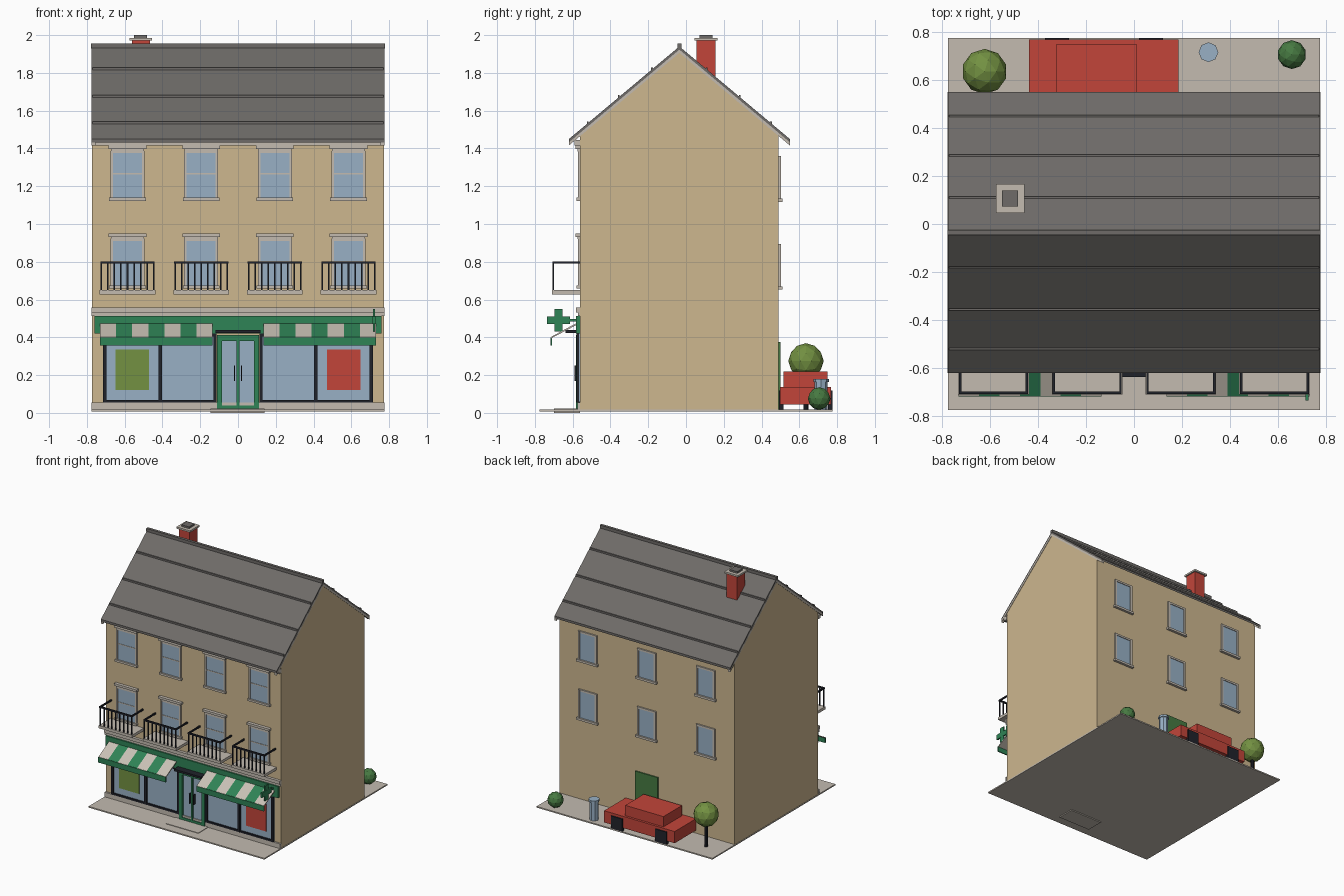
import bpy, bmesh
from mathutils import Matrix, Vector

if "Cube" in bpy.data.objects:
    bpy.data.objects.remove(bpy.data.objects["Cube"])


def material(name, hex_code):
    rgb = [int(hex_code[i:i + 2], 16) / 255 for i in (0, 2, 4)]
    lin = [c / 12.92 if c < 0.04 else ((c + 0.055) / 1.055) ** 2.4 for c in rgb]
    m = bpy.data.materials.new(name)
    m.use_nodes = True
    m.diffuse_color = (*lin, 1)
    m.node_tree.nodes["Principled BSDF"].inputs["Base Color"].default_value = (*lin, 1)
    return m


WALL = material("tan render", "CDB78F")
STONE = material("pale stone", "C3BBB0")
CREAM = material("cream canvas", "CAC2B6")
SLATE = material("grey slate", "6E6B68")
RED = material("brick red", "C2453A")
GLASS = material("blue glass", "98B0C5")
GREEN = material("shop green", "2F8356")
BLACK = material("charcoal", "20222A")
OLIVE = material("olive green", "739142")
LEAF = material("leaf green", "477A42")


def finish(name, bm, mat):
    bmesh.ops.recalc_face_normals(bm, faces=bm.faces)
    mesh = bpy.data.meshes.new(name)
    bm.to_mesh(mesh)
    bm.free()
    mesh.materials.append(mat)
    obj = bpy.data.objects.new(name, mesh)
    bpy.context.collection.objects.link(obj)
    return obj


def boxes(name, mat, *bounds):
    """One object made of boxes given as (x0, x1, y0, y1, z0, z1)."""
    bm = bmesh.new()
    for x0, x1, y0, y1, z0, z1 in bounds:
        centre = Vector((x0 + x1, y0 + y1, z0 + z1)) / 2
        size = (x1 - x0, y1 - y0, z1 - z0, 1)
        bmesh.ops.create_cube(bm, size=1, matrix=Matrix.Translation(centre) @ Matrix.Diagonal(size))
    return finish(name, bm, mat)


def prism(name, mat, profile, x0, x1):
    """Extrude a (y, z) outline along x."""
    bm = bmesh.new()
    face = bm.faces.new([bm.verts.new((x0, y, z)) for y, z in profile])
    new = bmesh.ops.extrude_face_region(bm, geom=[face])["geom"]
    bmesh.ops.translate(bm, vec=(x1 - x0, 0, 0), verts=[v for v in new if isinstance(v, bmesh.types.BMVert)])
    return finish(name, bm, mat)


def cylinder(name, mat, x, y, z0, z1, r, sides=8):
    bm = bmesh.new()
    bmesh.ops.create_cone(bm, cap_ends=True, segments=sides, radius1=r, radius2=r, depth=z1 - z0,
                          matrix=Matrix.Translation((x, y, (z0 + z1) / 2)))
    return finish(name, bm, mat)


def ball(name, mat, x, y, z, r):
    bm = bmesh.new()
    bmesh.ops.create_icosphere(bm, subdivisions=2, radius=r, matrix=Matrix.Translation((x, y, z)))
    return finish(name, bm, mat)


W, FRONT, BACK, RIDGE, EAVE = 0.775, -0.56, 0.49, -0.035, 0.585


def roof_z(y, drop=0.0):
    return 1.94 - 0.838 * abs(y - RIDGE) - drop


def chevron(top, bottom):
    ys = (RIDGE - EAVE, RIDGE, RIDGE + EAVE)
    return [(y, roof_z(y, top)) for y in ys] + [(y, roof_z(y, bottom)) for y in reversed(ys)]


# Ground and main walls
boxes("pavement", STONE, (-W, W, -W, W, 0.008, 0.018))
boxes("door_step", STONE, (-0.145, 0.14, -0.7, FRONT, 0, 0.022))
prism("walls", WALL, [(FRONT, 0.015), (BACK, 0.015), (BACK, roof_z(BACK, 0.022)),
                      (RIDGE, roof_z(RIDGE, 0.022)), (FRONT, roof_z(FRONT, 0.022))], -W + 0.002, W - 0.002)

# Roof, barge boards, battens, ridge and gutters
prism("roof", SLATE, chevron(0, 0.018), -W, W)
for s in (-1, 1):
    prism("barge_board", STONE, chevron(0.017, 0.034), s * (W - 0.02), s * (W + 0.001))
    for d in (0.145, 0.32, 0.485):
        y = RIDGE + s * d
        prism("roof_batten", SLATE, [(y - 0.004, roof_z(y - 0.004, 0.005)), (y - 0.004, roof_z(y, -0.01)),
                                     (y + 0.004, roof_z(y, -0.01)), (y + 0.004, roof_z(y + 0.004, 0.005))],
              -W + 0.005, W - 0.005)
boxes("ridge_cap", SLATE, (-W - 0.002, W + 0.002, RIDGE - 0.011, RIDGE + 0.011, 1.93, 1.955))
boxes("gutter", BLACK, (-W, W, -0.617, -0.603, 1.436, 1.452))
boxes("cornice", STONE, (-W, W, -0.59, FRONT, 1.415, 1.445))

# Chimney
boxes("chimney_stack", RED, (-0.56, -0.465, 0.055, 0.155, 1.76, 1.975))
boxes("chimney_cap", STONE, (-0.575, -0.455, 0.045, 0.167, 1.972, 1.986))
boxes("chimney_pot", SLATE, (-0.55, -0.482, 0.072, 0.14, 1.985, 2))

# Front windows in two storeys, and balconies on the lower one
for cx in (-0.585, -0.195, 0.195, 0.585):
    for z in (1.125, 0.66):
        boxes("window_glass", GLASS, (cx - 0.08, cx + 0.08, FRONT - 0.006, FRONT, z + 0.01, z + 0.26))
        boxes("window_surround", STONE,
              (cx - 0.09, cx - 0.077, -0.572, FRONT, z, z + 0.262),
              (cx + 0.077, cx + 0.09, -0.572, FRONT, z, z + 0.262),
              (cx - 0.077, cx + 0.077, -0.571, FRONT, z + 0.25, z + 0.262),
              (cx - 0.08, cx + 0.08, -0.569, FRONT, z + 0.137, z + 0.144),
              (cx - 0.097, cx + 0.097, -0.58, FRONT, z - 0.002, z + 0.014),
              (cx - 0.088, cx + 0.088, -0.575, FRONT, z + 0.26, z + 0.275),
              (cx - 0.1, cx + 0.1, -0.585, FRONT, z + 0.272, z + 0.29))
    boxes("balcony_slab", STONE, (cx - 0.147, cx + 0.147, -0.71, FRONT, 0.628, 0.65))
    bars = [(cx + k * 0.0345 - 0.004, cx + k * 0.0345 + 0.004, -0.706, -0.699, 0.65, 0.795) for k in range(-4, 5)]
    sides = [(cx + s * 0.139 - 0.005, cx + s * 0.139 + 0.005, -0.708, FRONT, 0.79, 0.802) for s in (-1, 1)]
    boxes("balcony_railing", BLACK, (cx - 0.144, cx + 0.144, -0.708, -0.697, 0.79, 0.802), *bars, *sides)

# Shop front
boxes("string_course", STONE, (-W, W, -0.582, FRONT, 0.532, 0.558))
boxes("string_course_lower", STONE, (-W, W, -0.572, FRONT, 0.512, 0.532))
boxes("shop_plinth", STONE, (-W, W, -0.575, FRONT, 0.018, 0.055))
boxes("shop_fascia", GREEN, (-0.76, 0.76, -0.583, FRONT, 0.42, 0.512))
for s in (-1, 1):
    a, b = sorted((s * 0.715, s * 0.115))
    boxes("shop_glass", GLASS, (a, b, -0.566, FRONT, 0.06, 0.42))
    posts = [(s * d - 0.009, s * d + 0.009, -0.58, FRONT, 0.055, 0.42) for d in (0.706, 0.412, 0.122)]
    boxes("shop_frame", BLACK, (a, b, -0.579, FRONT, 0.055, 0.068), (a, b, -0.579, FRONT, 0.405, 0.42), *posts)
    p, q = sorted((s * 0.472, s * 0.648))
    boxes("poster", OLIVE if s < 0 else RED, (p, q, -0.572, -0.565, 0.12, 0.335))
    # Striped awning with plain valance
    left = -0.73 if s < 0 else 0.135
    for k in range(7):
        x = left + k * 0.085
        prism("awning_stripe", GREEN if k % 2 else CREAM,
              [(-0.575, 0.478), (-0.715, 0.402), (-0.715, 0.394), (-0.575, 0.468)], x, x + 0.085)
    boxes("awning_valance", GREEN, (left, left + 0.595, -0.718, -0.71, 0.358, 0.4))

# Shop entrance
boxes("door_glass", GLASS, (-0.095, 0.095, -0.568, FRONT, 0.03, 0.4))
boxes("door_frame", GREEN, (-0.112, -0.085, -0.582, FRONT, 0.02, 0.412), (0.085, 0.112, -0.582, FRONT, 0.02, 0.412),
      (-0.085, 0.085, -0.581, FRONT, 0.38, 0.412), (-0.085, 0.085, -0.581, FRONT, 0.02, 0.04),
      (-0.007, 0.007, -0.58, FRONT, 0.04, 0.38))
boxes("door_handles", BLACK, *[(s * 0.018 - 0.003, s * 0.018 + 0.003, -0.59, -0.565, 0.17, 0.25) for s in (-1, 1)])
boxes("door_canopy", BLACK, (-0.12, 0.12, -0.637, FRONT, 0.422, 0.438))

# Hanging cross sign
boxes("cross_sign", GREEN, (0.714, 0.726, -0.695, -0.655, 0.43, 0.55), (0.713, 0.727, -0.735, -0.615, 0.47, 0.51),
      (0.717, 0.723, -0.62, FRONT, 0.484, 0.496))

# Rear windows and door
for cx in (-0.52, 0, 0.52):
    for z in (1.12, 0.655):
        boxes("rear_glass", GLASS, (cx - 0.07, cx + 0.07, BACK, BACK + 0.006, z + 0.01, z + 0.23))
        boxes("rear_surround", STONE, (cx - 0.082, cx - 0.066, BACK, BACK + 0.012, z, z + 0.24),
              (cx + 0.066, cx + 0.082, BACK, BACK + 0.012, z, z + 0.24),
              (cx - 0.066, cx + 0.066, BACK, BACK + 0.011, z + 0.225, z + 0.24),
              (cx - 0.092, cx + 0.092, BACK, BACK + 0.02, z - 0.003, z + 0.014))
boxes("rear_door", LEAF, (-0.1, 0.1, BACK, BACK + 0.01, 0.018, 0.375))

# Parked car
boxes("car_body", RED, (-0.437, 0.185, 0.497, 0.767, 0.045, 0.138))
boxes("car_cabin", RED, (-0.325, 0.012, 0.515, 0.748, 0.138, 0.22))
boxes("car_wheels", BLACK, *[(x - 0.05, x + 0.05, y - 0.012, y + 0.012, 0.018, 0.118)
                             for x in (-0.32, 0.07) for y in (0.505, 0.763)])

# Bin, bush and tree
cylinder("bin", GLASS, 0.31, 0.715, 0.018, 0.165, 0.034)
cylinder("bin_lid", GLASS, 0.31, 0.715, 0.163, 0.18, 0.041)
ball("bush", LEAF, 0.657, 0.705, 0.076, 0.06)
cylinder("tree_trunk", BLACK, -0.622, 0.635, 0.018, 0.22, 0.013)
ball("tree_crown", OLIVE, -0.622, 0.635, 0.275, 0.094)
